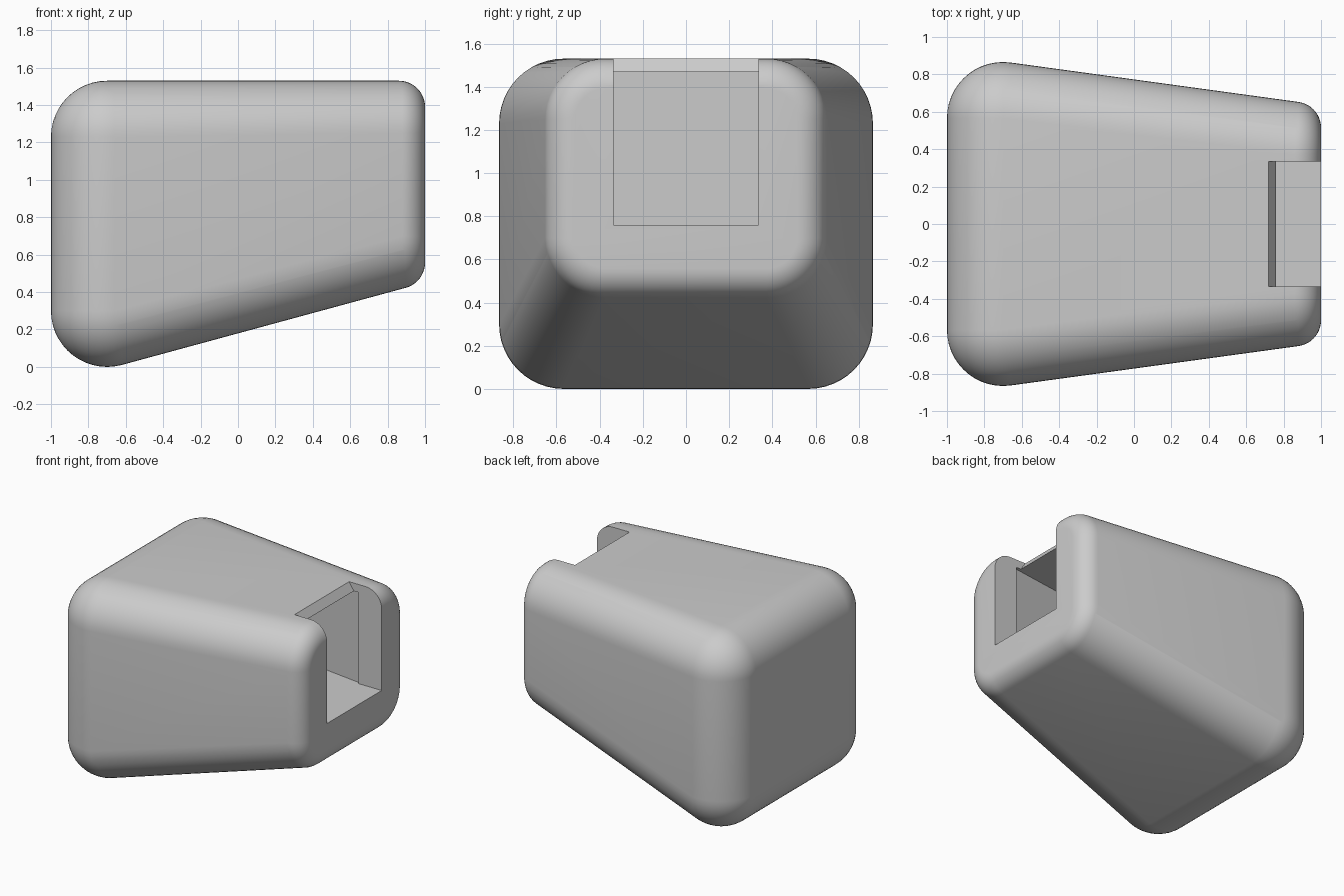
import bpy, bmesh
from math import sin, cos, pi, radians

if "Cube" in bpy.data.objects:
    bpy.data.objects.remove(bpy.data.objects["Cube"])

grey = bpy.data.materials.new("light_grey")
grey.use_nodes = True
colour = (0.6, 0.6, 0.6, 1)
grey.diffuse_color = colour
grey.node_tree.nodes["Principled BSDF"].inputs["Base Color"].default_value = colour


def make_object(name, bm):
    mesh = bpy.data.meshes.new(name)
    bm.to_mesh(mesh)
    bm.free()
    mesh.materials.append(grey)
    obj = bpy.data.objects.new(name, mesh)
    bpy.context.collection.objects.link(obj)
    return obj


def add_round(bm, x, y, z, ring, radius, steps=48):
    """Points of a ring of balls around the x direction (a ball if ring is 0)."""
    for i in range(steps):
        a = 2 * pi * i / steps
        for j in range(steps // 2 + 1):
            t = pi * j / (steps // 2) - pi / 2
            out = ring + radius * cos(t)
            bm.verts.new((x + radius * sin(t), y + out * cos(a), z + out * sin(a)))


def prism(name, outline, depth, axis):
    """Extrude a flat outline (xz or xy) along the remaining axis."""
    bm = bmesh.new()
    low, high = depth
    place = (lambda p, d: (p[0], d, p[1])) if axis == "y" else (lambda p, d: (p[0], p[1], d))
    rings = [[bm.verts.new(place(p, d)) for p in outline] for d in (low, high)]
    n = len(outline)
    for ring in rings:
        bm.faces.new(ring)
    for i in range(n):
        k = (i + 1) % n
        bm.faces.new((rings[0][i], rings[0][k], rings[1][k], rings[1][i]))
    bmesh.ops.recalc_face_normals(bm, faces=bm.faces)
    return make_object(name, bm)


# Tapered rounded housing: big soft corners at the back, tighter end at +x
bm = bmesh.new()
for side in (-1, 1):
    for z in (0.3, 1.23):
        add_round(bm, -0.7, side * 0.566, z, 0, 0.3)
    for z in (0.698, 1.25):
        add_round(bm, 0.86, side * 0.374, z, 0.14, 0.14)
bmesh.ops.remove_doubles(bm, verts=bm.verts, dist=0.0005)
hull = bmesh.ops.convex_hull(bm, input=bm.verts)
loose = {g for g in hull["geom_interior"] + hull["geom_unused"] if isinstance(g, bmesh.types.BMVert)}
bmesh.ops.delete(bm, geom=list(loose), context="VERTS")
bmesh.ops.dissolve_limit(bm, angle_limit=radians(0.3), verts=bm.verts, edges=bm.edges)
bmesh.ops.recalc_face_normals(bm, faces=bm.faces)
housing = make_object("housing", bm)

# Inner cavity that widens away from the opening
cavity = prism("cavity_cutter",
               [(0.8, -0.355), (0.8, 0.355), (-0.8, 0.57), (-0.8, -0.57)],
               (0.757, 1.468), "z")
# Notch open to the top and the end, with a sloping lip
notch = prism("notch_cutter",
              [(0.68, 1.59), (0.76, 1.47), (0.76, 0.76), (1.1, 0.76), (1.1, 1.59)],
              (-0.335, 0.335), "y")

bpy.context.view_layer.objects.active = housing
housing.select_set(True)
for cutter in (cavity, notch):
    cutter.hide_render = True
    mod = housing.modifiers.new(cutter.name, "BOOLEAN")
    mod.operation = "DIFFERENCE"
    mod.solver = "EXACT"
    mod.object = cutter
    bpy.ops.object.modifier_apply(modifier=mod.name)
    bpy.data.objects.remove(cutter)

bpy.ops.object.shade_smooth_by_angle(angle=radians(30))
